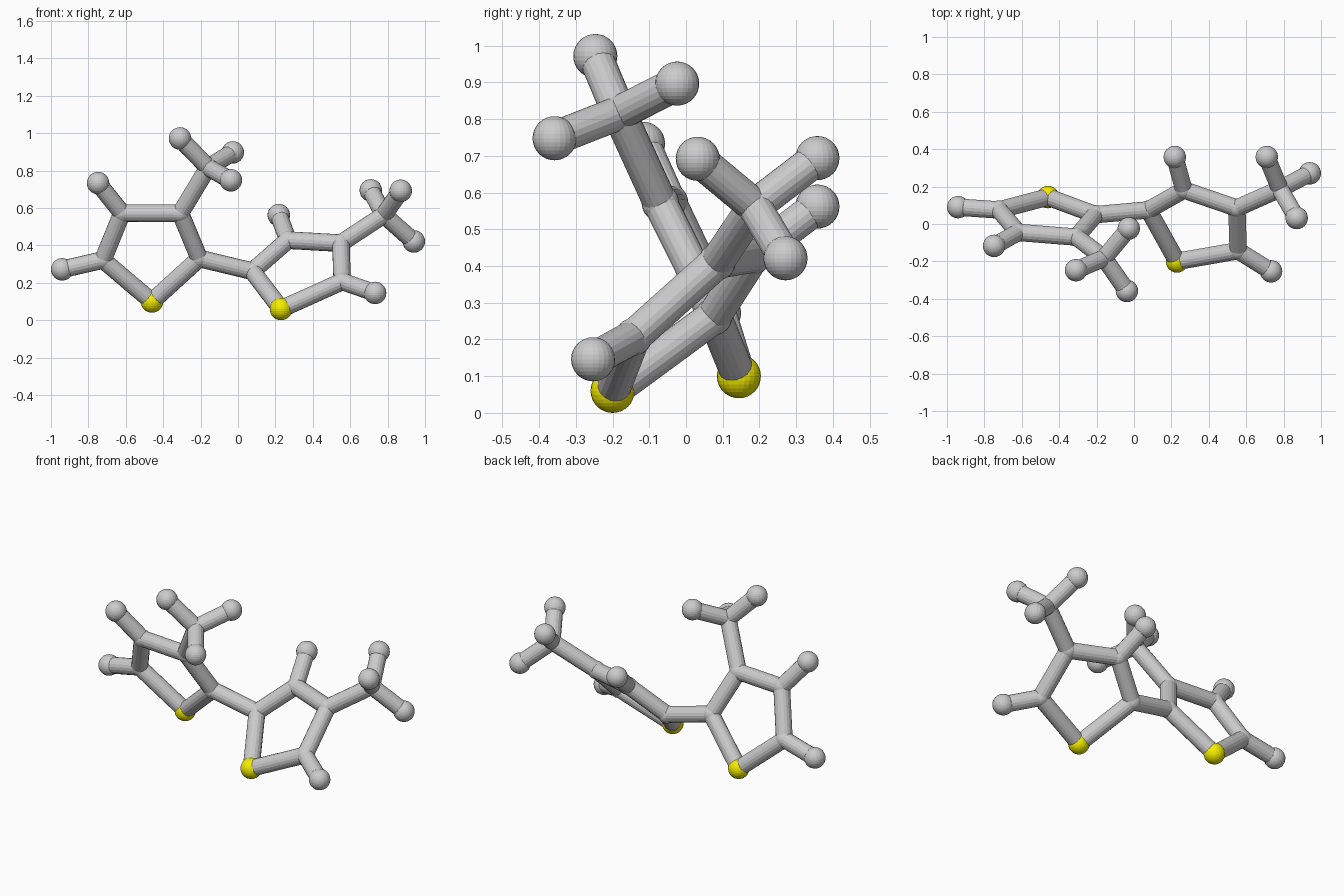
import bpy
from mathutils import Vector

if "Cube" in bpy.data.objects:
    bpy.data.objects.remove(bpy.data.objects["Cube"])

BOND_R = 0.047
RADII = {"sulfur": 0.06, "hydrogen": 0.06, "carbon": 0.051}

yellow = bpy.data.materials.new("sulfur_yellow")
yellow.diffuse_color = (0.9, 0.85, 0.0, 1)
yellow.use_nodes = True
yellow.node_tree.nodes["Principled BSDF"].inputs["Base Color"].default_value = yellow.diffuse_color

# Atom centres of each five-sided ring with its methyl group
left = {
    "sulfur": (-0.46, 0.144, 0.10), "carbon_a": (-0.722, 0.075, 0.322),
    "carbon_b": (-0.62, -0.045, 0.573), "carbon_c": (-0.308, -0.07, 0.572),
    "carbon_d": (-0.207, 0.05, 0.33), "hydrogen_a": (-0.94, 0.09, 0.272),
    "hydrogen_b": (-0.748, -0.117, 0.733), "carbon_m": (-0.16, -0.182, 0.817),
    "hydrogen_m1": (-0.31, -0.247, 0.972), "hydrogen_m2": (-0.028, -0.024, 0.897),
    "hydrogen_m3": (-0.038, -0.358, 0.748),
}
right = {
    "sulfur": (0.23, -0.20, 0.06), "carbon_a": (0.557, -0.143, 0.207),
    "carbon_b": (0.55, 0.085, 0.412), "carbon_c": (0.267, 0.182, 0.428),
    "carbon_d": (0.077, 0.075, 0.262), "hydrogen_a": (0.733, -0.253, 0.146),
    "hydrogen_c": (0.218, 0.358, 0.562), "carbon_m": (0.78, 0.187, 0.563),
    "hydrogen_m1": (0.71, 0.358, 0.694), "hydrogen_m2": (0.87, 0.032, 0.692),
    "hydrogen_m3": (0.94, 0.271, 0.421),
}


def atom(name, kind, pos):
    bpy.ops.mesh.primitive_uv_sphere_add(segments=24, ring_count=16,
                                         radius=RADII[kind], location=pos)
    ob = bpy.context.object
    ob.name = name
    if kind == "sulfur":
        ob.data.materials.append(yellow)


def bond(name, a, b):
    a, b = Vector(a), Vector(b)
    d = b - a
    bpy.ops.mesh.primitive_cylinder_add(vertices=18, radius=BOND_R,
                                        depth=d.length, location=(a + b) / 2)
    ob = bpy.context.object
    ob.name = name
    ob.rotation_euler = d.to_track_quat('Z', 'Y').to_euler()


RING = ["sulfur", "carbon_a", "carbon_b", "carbon_c", "carbon_d"]
METHYL = [("carbon_m", f"hydrogen_m{i}") for i in (1, 2, 3)]


def build(side, atoms, branches):
    for key, pos in atoms.items():
        atom(f"{side}_{key}", key.split("_")[0], pos)
    pairs = list(zip(RING, RING[1:] + RING[:1])) + METHYL + branches
    for p, q in pairs:
        bond(f"{side}_bond_{p}_{q}", atoms[p], atoms[q])


# Two rings and the bond joining them
build("left", left, [("carbon_a", "hydrogen_a"), ("carbon_b", "hydrogen_b"),
                     ("carbon_c", "carbon_m")])
build("right", right, [("carbon_a", "hydrogen_a"), ("carbon_c", "hydrogen_c"),
                       ("carbon_b", "carbon_m")])
bond("linking_bond", left["carbon_d"], right["carbon_d"])
